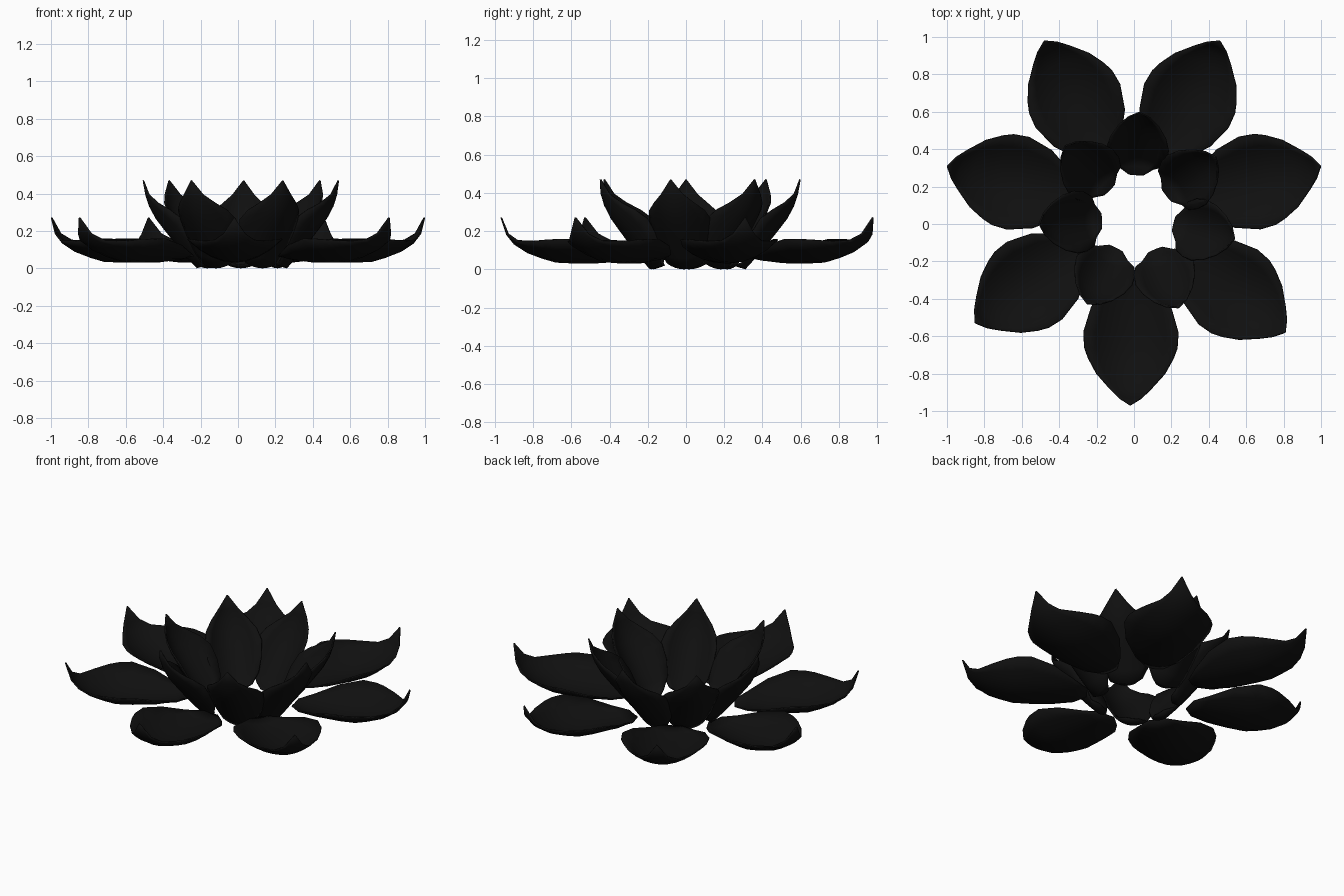
import bpy, bmesh, math
from mathutils import Vector

cube = bpy.data.objects.get("Cube")
if cube:
    bpy.data.objects.remove(cube, do_unlink=True)

black = bpy.data.materials.new("petal black")
black.use_nodes = True
color = (0.005, 0.005, 0.005, 1)
black.diffuse_color = color
black.node_tree.nodes["Principled BSDF"].inputs["Base Color"].default_value = color

# Petal stations: distance from base, height of the midrib, half width
OUTER = [(0, .06, .05), (.07, .045, .13), (.19, .032, .215), (.33, .03, .255),
         (.43, .035, .25), (.5, .055, .23), (.58, .085, .185), (.65, .13, .11),
         (.69, .18, .06), (.72, .27, .003)]
INNER = [(0, .015, .04), (.05, 0, .095), (.1, .055, .135), (.16, .125, .16),
         (.22, .2, .168), (.27, .265, .15), (.305, .33, .11), (.325, .39, .06),
         (.34, .47, .003)]


def petal(name, stations, cup, tip, angle, columns=8):
    """Cupped leaf shape, its tip at the given plan point, pointing along angle."""
    out = Vector((math.cos(angle), math.sin(angle), 0))
    side = Vector((-out.y, out.x, 0))
    base = Vector((tip[0], tip[1], 0)) - out * stations[-1][0]
    bm = bmesh.new()
    rows = []
    for i, (u, z, w) in enumerate(stations):
        a, b = stations[max(i - 1, 0)], stations[min(i + 1, len(stations) - 1)]
        du, dz = b[0] - a[0], b[1] - a[1]
        normal = (Vector((0, 0, du)) - out * dz).normalized()
        row = []
        for j in range(columns + 1):
            v = 2 * j / columns - 1
            p = base + out * u + side * (w * v) + normal * (cup * (w * v) ** 2)
            row.append(bm.verts.new(p + Vector((0, 0, z))))
        rows.append(row)
    for r, s in zip(rows, rows[1:]):
        for j in range(columns):
            bm.faces.new((r[j], s[j], s[j + 1], r[j + 1]))
    mesh = bpy.data.meshes.new(name)
    bm.to_mesh(mesh)
    bm.free()
    mesh.materials.append(black)
    mesh.shade_smooth()
    obj = bpy.data.objects.new(name, mesh)
    bpy.context.collection.objects.link(obj)
    # Thin skin grown to the inner side
    skin = obj.modifiers.new("skin", 'SOLIDIFY')
    skin.thickness = 0.008
    skin.offset = 1
    return obj


# Wide outer ring, each petal pointing away from the flower centre
center = Vector((-.01, .07))
outer_tips = [(-.02, -.97), (.81, -.58), (1, .31), (.46, .98),
              (-.48, .98), (-1, .31), (-.85, -.53)]
for n, tip in enumerate(outer_tips, 1):
    d = Vector(tip) - center
    petal(f"outer_petal_{n}", OUTER, 1.9, tip, math.atan2(d.y, d.x))

# Raised inner ring: tip and heading in degrees
inner_tips = [((.54, -.08), -14), ((.44, .36), 38), ((.03, .6), 87),
              ((-.37, .42), 135), ((-.51, 0), 183), ((-.25, -.43), 243),
              ((.24, -.45), 292)]
for n, (tip, heading) in enumerate(inner_tips, 1):
    petal(f"inner_petal_{n}", INNER, 3.6, tip, math.radians(heading))
